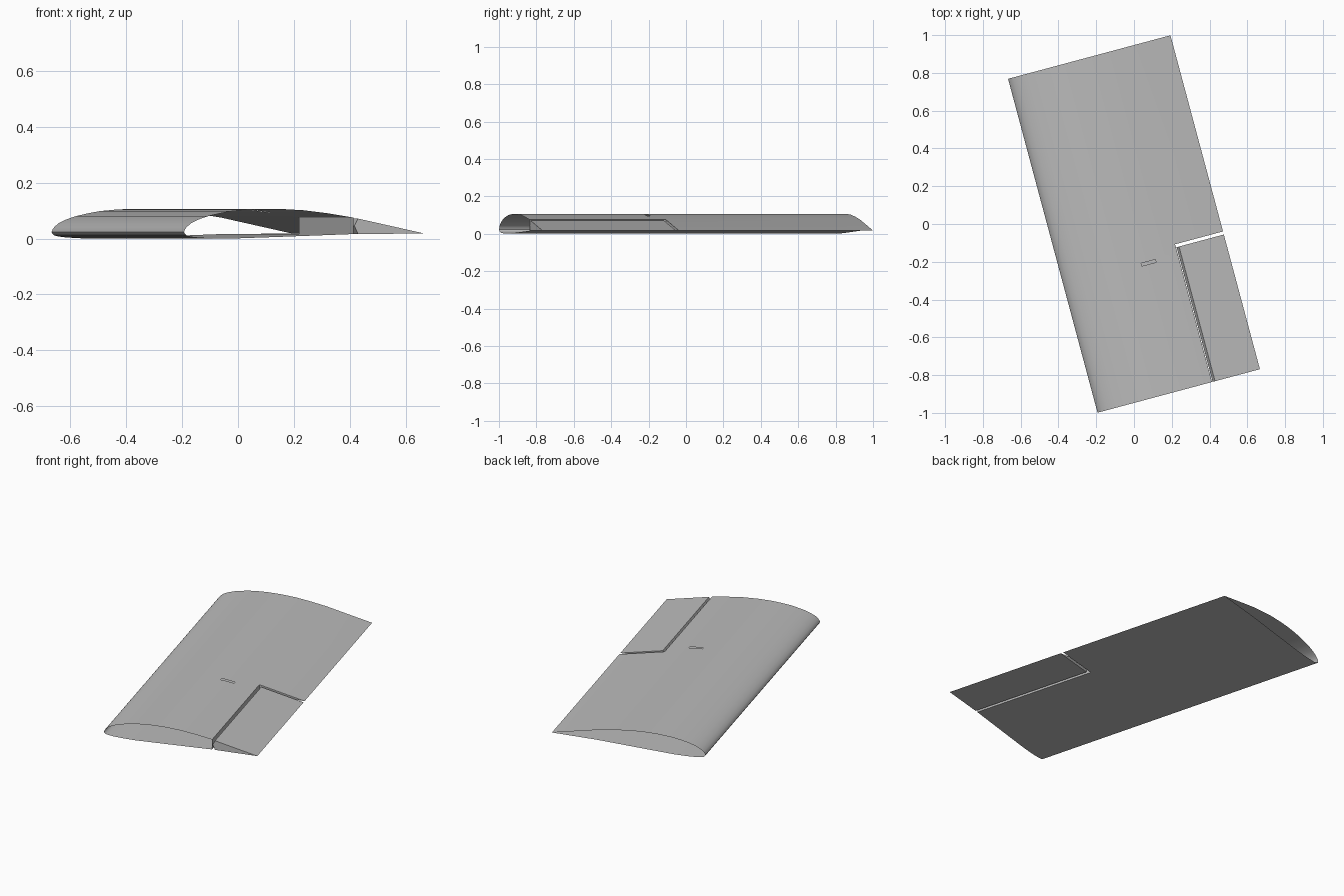
import bpy, bmesh
from math import radians
from mathutils import Matrix

cube = bpy.data.objects.get("Cube")
if cube:
    bpy.data.objects.remove(cube)

CHORD, HALF_SPAN, YAW = 0.89, 0.915, 15
HINGE, CUT_END = 0.705, -0.16          # hinge chord fraction, inner end of cutout
SLOT_U, SLOT_V = (0.48, 0.568), (-0.226, -0.211)

# Aerofoil section: chord fraction and height
UPPER = [(0, .023), (.004, .033), (.012, .042), (.03, .055), (.06, .068), (.1, .08),
         (.15, .09), (.2, .098), (.26, .103), (.32, .106), (.4, .106),
         (.5, .101), (.6, .09), (.705, .075), (1, .018)]
LOWER = [(0, .023), (.004, .016), (.012, .011), (.03, .007), (.06, .004), (.12, .001),
         (.2, 0), (.4, .006), (.705, .016), (1, .018)]

grey = bpy.data.materials.new("plain grey")
grey.use_nodes = True
colour = (0.5, 0.5, 0.5, 1)
grey.diffuse_color = colour
grey.node_tree.nodes["Principled BSDF"].inputs["Base Color"].default_value = colour


def height(curve, f):
    for (a, za), (b, zb) in zip(curve, curve[1:]):
        if f <= b:
            return za + (zb - za) * (f - a) / (b - a)
    return curve[-1][1]


def point(f, v, z):
    return ((f - 0.5) * CHORD, v, z)


def face(bm, points):
    bm.faces.new([bm.verts.new(point(*p)) for p in points])


def finish(bm, name):
    bmesh.ops.remove_doubles(bm, verts=bm.verts, dist=0.0002)
    bmesh.ops.recalc_face_normals(bm, faces=bm.faces)
    bm.transform(Matrix.Rotation(radians(YAW), 4, "Z"))
    mesh = bpy.data.meshes.new(name)
    bm.to_mesh(mesh)
    bm.free()
    mesh.materials.append(grey)
    obj = bpy.data.objects.new(name, mesh)
    bpy.context.collection.objects.link(obj)
    bpy.ops.object.select_all(action="DESELECT")
    obj.select_set(True)
    bpy.context.view_layer.objects.active = obj
    bpy.ops.object.shade_smooth_by_angle(angle=radians(30))


# Hollow wing skin, open at both ends, with a flap cutout and a slot in the top
bm = bmesh.new()
stations = sorted({f for f, z in UPPER + LOWER} | set(SLOT_U))
spans = [-HALF_SPAN, *SLOT_V, CUT_END, HALF_SPAN]
for curve in (UPPER, LOWER):
    for a, b in zip(stations, stations[1:]):
        za, zb = height(curve, a), height(curve, b)
        for v0, v1 in zip(spans, spans[1:]):
            in_cutout = a >= HINGE and v1 <= CUT_END
            in_slot = curve is UPPER and v0 == SLOT_V[0] and SLOT_U[0] <= a < SLOT_U[1]
            if not (in_cutout or in_slot):
                face(bm, [(a, v0, za), (b, v0, zb), (b, v1, zb), (a, v1, za)])

# Walls closing the cutout: hinge wall and end rib
top, bottom = height(UPPER, HINGE), height(LOWER, HINGE)
for v0, v1 in zip(spans[:-2], spans[1:-1]):
    face(bm, [(HINGE, v0, bottom), (HINGE, v1, bottom), (HINGE, v1, top), (HINGE, v0, top)])
face(bm, [(HINGE, CUT_END, bottom), (1, CUT_END, UPPER[-1][1]), (HINGE, CUT_END, top)])
finish(bm, "wing_skin")

# Solid flap with a pointed nose
bm = bmesh.new()
nose = HINGE + 0.019
section = [(HINGE + 0.004, (top + bottom) / 2), (nose, height(UPPER, nose)),
           (1, UPPER[-1][1]), (nose, height(LOWER, nose))]
ends = (-HALF_SPAN, CUT_END - 0.017)
for v in ends:
    face(bm, [(f, v, z) for f, z in section])
for (a, za), (b, zb) in zip(section, section[1:] + section[:1]):
    face(bm, [(a, ends[0], za), (b, ends[0], zb), (b, ends[1], zb), (a, ends[1], za)])
finish(bm, "flap")
